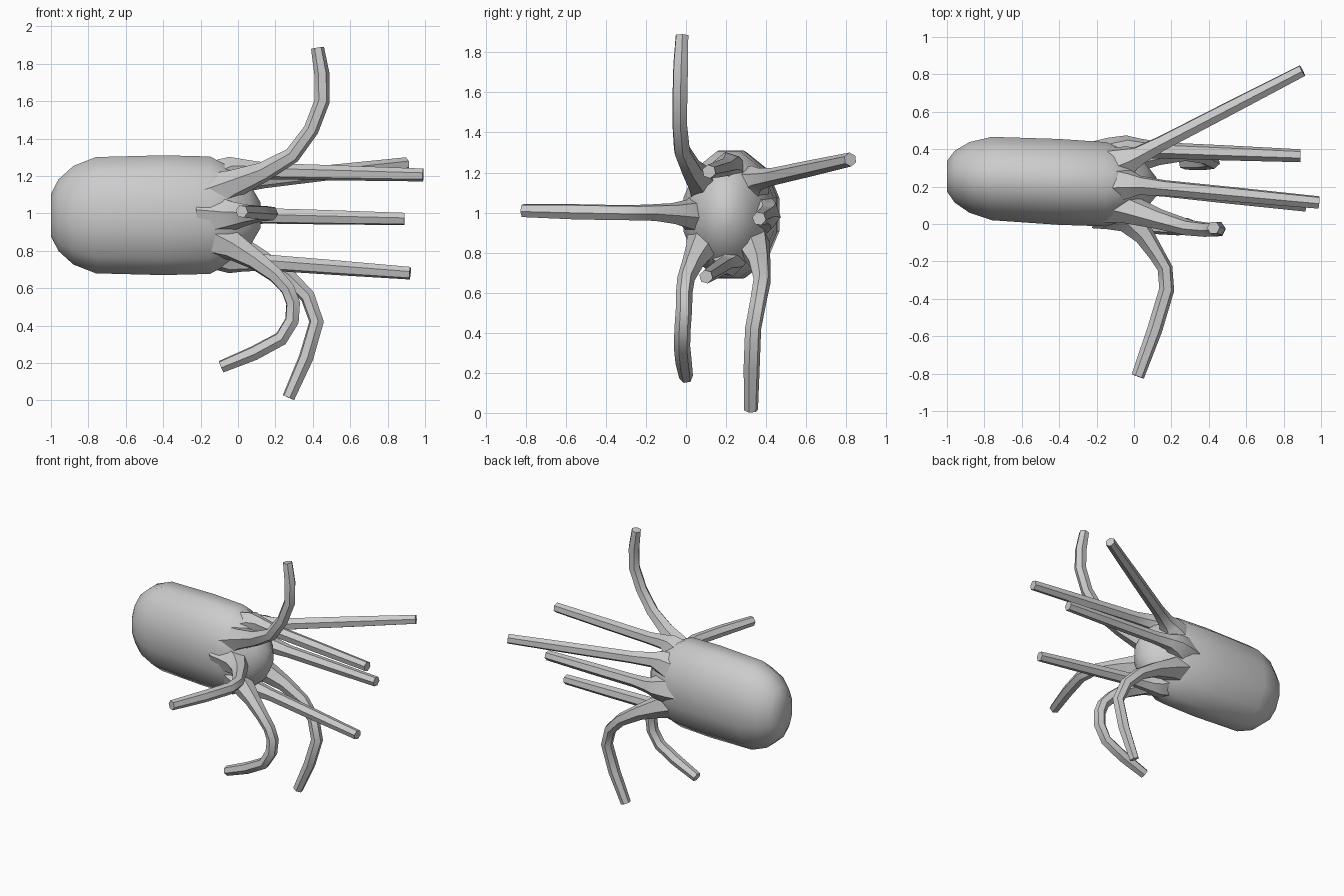
import bpy, bmesh, math
from mathutils import Vector

if "Cube" in bpy.data.objects:
    bpy.data.objects.remove(bpy.data.objects["Cube"])


def skin(name, rings, angle):
    # Bridge consecutive rings, cap both ends, smooth shade
    bm = bmesh.new()
    loops = [[bm.verts.new(p) for p in ring] for ring in rings]
    n = len(loops[0])
    for a, b in zip(loops, loops[1:]):
        for i in range(n):
            j = (i + 1) % n
            bm.faces.new((a[i], a[j], b[j], b[i]))
    bm.faces.new(loops[0])
    bm.faces.new(loops[-1])
    bmesh.ops.recalc_face_normals(bm, faces=bm.faces)
    me = bpy.data.meshes.new(name)
    bm.to_mesh(me)
    bm.free()
    ob = bpy.data.objects.new(name, me)
    bpy.context.collection.objects.link(ob)
    bpy.ops.object.select_all(action='DESELECT')
    ob.select_set(True)
    bpy.context.view_layer.objects.active = ob
    bpy.ops.object.shade_smooth_by_angle(angle=math.radians(angle))


def ring(centre, u, v, sides):
    angles = [2 * math.pi * (i + 0.5) / sides for i in range(sides)]
    return [centre + u * math.cos(a) + v * math.sin(a) for a in angles]


def smooth_path(pts):
    # Catmull-Rom curve with one extra point per segment
    ext = [pts[0] * 2 - pts[1]] + pts + [pts[-1] * 2 - pts[-2]]
    out = []
    for a, b, c, d in zip(ext, ext[1:], ext[2:], ext[3:]):
        out += [b, (b + c) * 0.5625 - (a + d) * 0.0625]
    return out + [pts[-1]]


def tentacle(name, pts):
    path = smooth_path(pts)
    flare = (0.13, 0.105, 0.078, 0.055, 0.044)
    side, rings = Vector((0.1, 1, 0.3)), []
    for k, p in enumerate(path):
        t = (path[min(k + 1, len(path) - 1)] - path[max(k - 1, 0)]).normalized()
        side = (side - t * side.dot(t)).normalized()
        r = flare[k] if k < len(flare) else 0.041
        if k == len(path) - 1:
            r = 0.035
        rings.append(ring(p, side * r, t.cross(side) * r, 6))
    skin(name, rings, 50)


# Capsule body, leaning slightly in y: (x, relative width)
profile = [(-1, 0.36), (-0.96, 0.61), (-0.88, 0.84), (-0.76, 0.99), (-0.4, 1.02),
           (-0.15, 1), (-0.03, 0.8), (0.06, 0.55), (0.12, 0.22)]
skin("body", [ring(Vector((x, 0.205 - 0.05 * x, 0.99)), Vector((0, 0.233 * s, 0)),
                   Vector((0, 0, 0.325 * s)), 12) for x, s in profile], 60)


def root(k, x, f):
    # Point on the ring of eight tentacle roots
    a = math.radians(45 * k)
    return Vector((x, 0.21 + 0.19 * f * math.cos(a), 0.99 + 0.24 * f * math.sin(a)))


# Tentacles in order round the body; a single point means a straight one
bends = [
    ("middle", [(0.89, 0.365, 0.97)]),
    ("back", [(0.9, 0.82, 1.265)]),
    ("upper", [(0.99, 0.115, 1.205)]),
    ("up", [(0.29, -0.02, 1.31), (0.45, -0.03, 1.6), (0.425, -0.02, 1.885)]),
    ("front", [(0.12, -0.16, 1), (0.175, -0.35, 1), (0.02, -0.815, 1.01)]),
    ("curl", [(0.2, 0, 0.67), (0.295, -0.01, 0.52), (0.23, -0.02, 0.33), (-0.09, 0, 0.18)]),
    ("lower", [(0.92, 0.1, 0.68)]),
    ("down", [(0.27, 0.38, 0.66), (0.42, 0.335, 0.42), (0.27, 0.325, 0.015)]),
]
for k, (name, bend) in enumerate(bends):
    pts = [root(k, -0.18, 0.6), root(k, -0.02, 1)]
    bend = [Vector(p) for p in bend]
    if len(bend) == 1:
        pts.append(pts[1].lerp(bend[0], 0.18))
    tentacle("tentacle_" + name, pts + bend)
